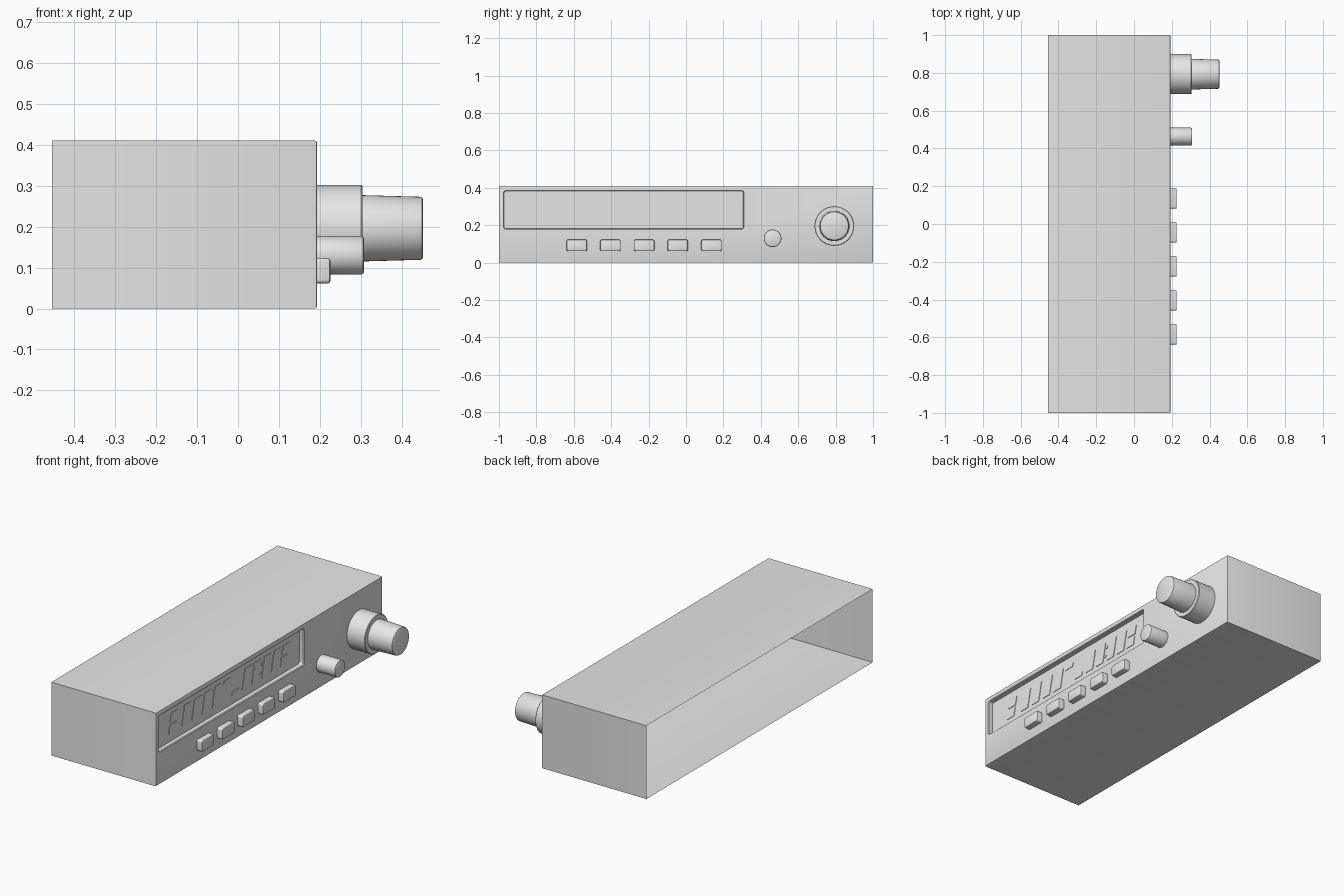
import bpy, bmesh, math
from mathutils import Vector

if "Cube" in bpy.data.objects:
    bpy.data.objects.remove(bpy.data.objects["Cube"])

FRONT = 0.193   # x of the control panel
BACK = -0.455   # x of the open rear edge
H = 0.41        # case height

grey = bpy.data.materials.new("light_grey")
grey.diffuse_color = (0.8, 0.8, 0.8, 1)
grey.use_nodes = True
grey.node_tree.nodes["Principled BSDF"].inputs["Base Color"].default_value = grey.diffuse_color


def outline(cy, cz, hw, hh, r=0.0, seg=6):
    """Rounded rectangle in the yz plane, counter-clockwise seen from +x."""
    if r <= 0:
        return [(cy + a * hw, cz + b * hh) for a, b in ((1, 1), (-1, 1), (-1, -1), (1, -1))]
    pts = []
    for k, (a, b) in enumerate(((1, 1), (-1, 1), (-1, -1), (1, -1))):
        n = seg + 1 if (hw - r > 1e-6 or hh - r > 1e-6) else seg
        for i in range(n):
            t = math.pi / 2 * (k + i / seg)
            pts.append((cy + a * (hw - r) + r * math.cos(t), cz + b * (hh - r) + r * math.sin(t)))
    return pts


def loft(bm, sections, cap=True):
    """Join (x, outline) sections; returns the vertex rings."""
    rings = [[bm.verts.new((x, y, z)) for y, z in pts] for x, pts in sections]
    n = len(rings[0])
    for a, b in zip(rings, rings[1:]):
        for i in range(n):
            j = (i + 1) % n
            bm.faces.new((a[i], a[j], b[j], b[i]))
    if cap:
        bm.faces.new(rings[-1])
    return rings


def finish(name, bm, recalc=False):
    if recalc:
        bmesh.ops.recalc_face_normals(bm, faces=bm.faces[:])
    me = bpy.data.meshes.new(name)
    bm.to_mesh(me)
    bm.free()
    me.materials.append(grey)
    ob = bpy.data.objects.new(name, me)
    bpy.context.collection.objects.link(ob)
    bpy.ops.object.select_all(action='DESELECT')
    ob.select_set(True)
    bpy.context.view_layer.objects.active = ob
    bpy.ops.object.shade_smooth_by_angle(angle=math.radians(35))
    return ob


# Case: thin shell open at the rear, softened panel edge, recessed display
bm = bmesh.new()
e = 0.005
shell = loft(bm, [
    (BACK, outline(0, H / 2, 1, H / 2)),
    (FRONT - e, outline(0, H / 2, 1, H / 2)),
    (FRONT - e * 0.3, outline(0, H / 2, 1 - e * 0.3, H / 2 - e * 0.3)),
    (FRONT, outline(0, H / 2, 1 - e, H / 2 - e))], cap=False)
DY, DZ, DW, DH = -0.333, 0.282, 0.643, 0.104
FLOOR = FRONT - 0.028
recess = loft(bm, [
    (FRONT, outline(DY, DZ, DW, DH, 0.014)),
    (FRONT - 0.004, outline(DY, DZ, DW - 0.004, DH - 0.004, 0.010)),
    (FLOOR, outline(DY, DZ, DW - 0.004, DH - 0.004, 0.010))])
rim = []
for ring in (shell[-1], recess[0]):
    for i, v in enumerate(ring):
        rim.append(bm.edges.get((v, ring[(i + 1) % len(ring)])))
bmesh.ops.triangle_fill(bm, use_beauty=True, edges=rim, normal=Vector((1, 0, 0)))
bmesh.ops.recalc_face_normals(bm, faces=bm.faces[:])
top = max(bm.faces, key=lambda f: f.calc_center_median().z)
if top.normal.z < 0:
    bmesh.ops.reverse_faces(bm, faces=bm.faces[:])
finish("case", bm)

# Preset buttons
for k in range(5):
    y, z, w, h, x = -0.584 + 0.18 * k, 0.092, 0.055, 0.031, 0.226
    bm = bmesh.new()
    loft(bm, [(FRONT, outline(y, z, w, h, 0.010)),
              (x - 0.007, outline(y, z, w, h, 0.010)),
              (x - 0.002, outline(y, z, w - 0.002, h - 0.002, 0.009)),
              (x, outline(y, z, w - 0.007, h - 0.007, 0.005))])
    finish(f"button_{k + 1}", bm)


def knob(name, y, z, profile):
    """Turned part along x from (x, radius) pairs."""
    bm = bmesh.new()
    loft(bm, [(x, outline(y, z, r, r, r, 12)) for x, r in profile])
    finish(name, bm)


# Knobs: small one, and a ring with a tapered dial
knob("small_knob", 0.463, 0.130, [(FRONT, 0.047), (0.302, 0.047), (0.306, 0.045), (0.308, 0.041)])
knob("dial_ring", 0.793, 0.196, [(FRONT, 0.106), (0.301, 0.106), (0.304, 0.103)])
knob("main_dial", 0.793, 0.196, [(0.303, 0.081), (0.445, 0.077), (0.450, 0.075), (0.452, 0.071)])

# Display segments: thin slanted plates on the recess floor
bm = bmesh.new()
T = 0.003


def plate(cy, z0, z1, w):
    def slant(y, z):
        return y + (z - DZ) * 0.22
    pts = [(slant(cy + w, z1), z1), (slant(cy - w, z1), z1),
           (slant(cy - w, z0), z0), (slant(cy + w, z0), z0)]
    loft(bm, [(FLOOR, pts), (FLOOR + T, pts)])


LO, HI = DZ - 0.055, DZ + 0.055
for y in (-0.695, -0.605, -0.515, -0.425, -0.16, -0.075, 0.012, 0.097):   # tall blocks
    plate(y, LO, HI, 0.029)
for y in (-0.81, 0.177):                                                  # stacked pairs
    plate(y, LO, DZ - 0.006, 0.029)
    plate(y, DZ + 0.006, HI, 0.029)
plate(-0.345, HI - 0.022, HI, 0.03)                                       # dashes
plate(-0.25, LO, LO + 0.022, 0.03)
for z in (DZ - 0.025, DZ + 0.025):                                        # dots
    plate(-0.032, z - 0.006, z + 0.006, 0.006)
finish("display_segments", bm)
